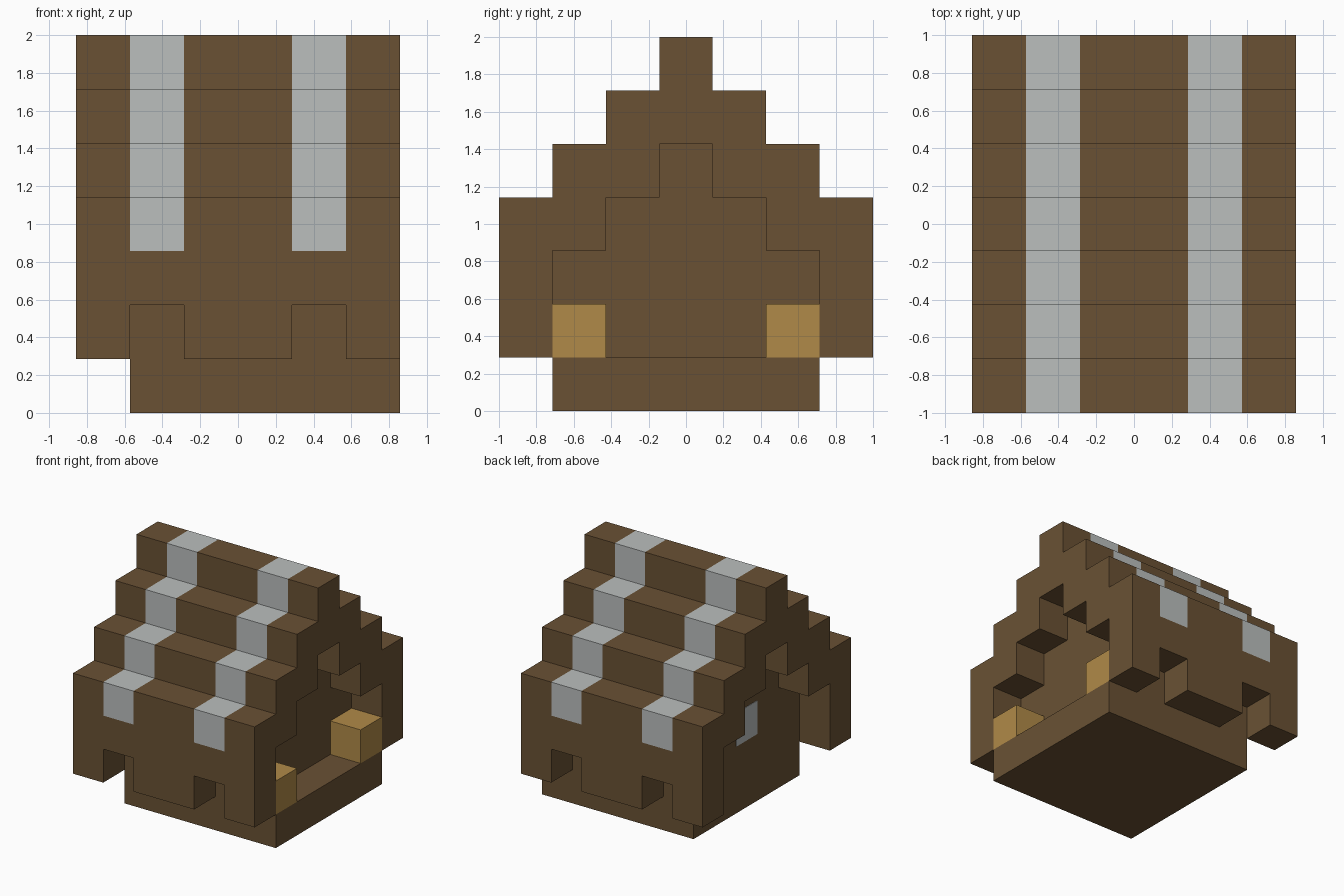
import bpy, bmesh

if "Cube" in bpy.data.objects:
    bpy.data.objects.remove(bpy.data.objects["Cube"], do_unlink=True)

U = 2 / 7  # one block


def material(name, color):
    mat = bpy.data.materials.new(name)
    mat.use_nodes = True
    mat.diffuse_color = (*color, 1)
    mat.node_tree.nodes["Principled BSDF"].inputs["Base Color"].default_value = (*color, 1)
    return mat


BROWN = material("brown_wood", (0.144, 0.083, 0.034))
GREY = material("pale_grey", (0.497, 0.521, 0.515))
TAN = material("tan_wood", (0.434, 0.254, 0.065))


def prism(name, profile, x0, x1, mats, cuts=(), rule=None):
    """Extrude a (y, z) profile along x, in block units, and colour faces by rule."""
    bm = bmesh.new()
    verts = [bm.verts.new((x0 * U, y * U, z * U)) for y, z in profile]
    cap = bm.faces.new(verts)
    ends = bmesh.ops.extrude_face_region(bm, geom=[cap], use_keep_orig=True)["geom"]
    moved = [g for g in ends if isinstance(g, bmesh.types.BMVert)]
    bmesh.ops.translate(bm, verts=moved, vec=((x1 - x0) * U, 0, 0))
    for x in cuts:
        geom = bm.verts[:] + bm.edges[:] + bm.faces[:]
        bmesh.ops.bisect_plane(bm, geom=geom, plane_co=(x * U, 0, 0), plane_no=(1, 0, 0))
    bmesh.ops.recalc_face_normals(bm, faces=bm.faces[:])
    if rule:
        for face in bm.faces:
            face.material_index = int(rule(face.calc_center_median() / U, face.normal))
    mesh = bpy.data.meshes.new(name)
    bm.to_mesh(mesh)
    bm.free()
    for mat in mats:
        mesh.materials.append(mat)
    obj = bpy.data.objects.new(name, mesh)
    bpy.context.collection.objects.link(obj)
    return obj


def box(name, x, y, z, mat):
    profile = [(y[0], z[0]), (y[1], z[0]), (y[1], z[1]), (y[0], z[1])]
    return prism(name, profile, x[0], x[1], [mat])


def stepped_gable(half, levels):
    """Stepped outline from the +y foot over the ridge to the -y foot."""
    side = [(half, z) for z in levels]
    y, z = half, levels[-1]
    while y > 1:
        y -= 1
        side += [(y, z), (y, z + 1)]
        z += 1
    return side + [(-y, z) for y, z in reversed(side)]


# Stepped roof shell with two painted stripes
outer = stepped_gable(3.5, (1, 3, 4))
inner = stepped_gable(2.5, (1, 3))


def is_stripe(centre, normal):
    outside = normal.z > 0.5 or normal.y * centre.y > 0.1
    return abs(normal.x) < 0.5 and outside and centre.z > 3 and 1 < abs(centre.x) < 2


roof = prism("roof_shell", outer + inner[::-1], -3, 3, [BROWN, GREY], (-2, -1, 1, 2), is_stripe)

# Notches in the lower edge of the roof
for sx in (-1, 1):
    for sy in (-1, 1):
        cutter = box("notch_cutter", sorted((sx, 2 * sx)), sorted((2 * sy, 4 * sy)), (0.5, 2), BROWN)
        cutter.hide_render = True
        mod = roof.modifiers.new("notch", "BOOLEAN")
        mod.operation = "DIFFERENCE"
        mod.solver = "EXACT"
        mod.object = cutter
        bpy.context.view_layer.objects.active = roof
        bpy.ops.object.modifier_apply(modifier=mod.name)
        bpy.data.objects.remove(cutter, do_unlink=True)

# Walls, recessed under both gable ends
prism("house_walls", inner, -2, 2, [BROWN])

# Floor slab, reaching out to form a porch
box("base_slab", (-2, 3), (-2.5, 2.5), (0, 1), BROWN)

# Crates at either side of the porch
for side, y in (("front", (-2.5, -1.5)), ("back", (1.5, 2.5))):
    box(side + "_porch_crate", (2, 3), y, (1, 2), TAN)

# Small window in the closed end wall
box("end_window", (-2.015, -2), (-0.5, 0.5), (2, 3), GREY)
